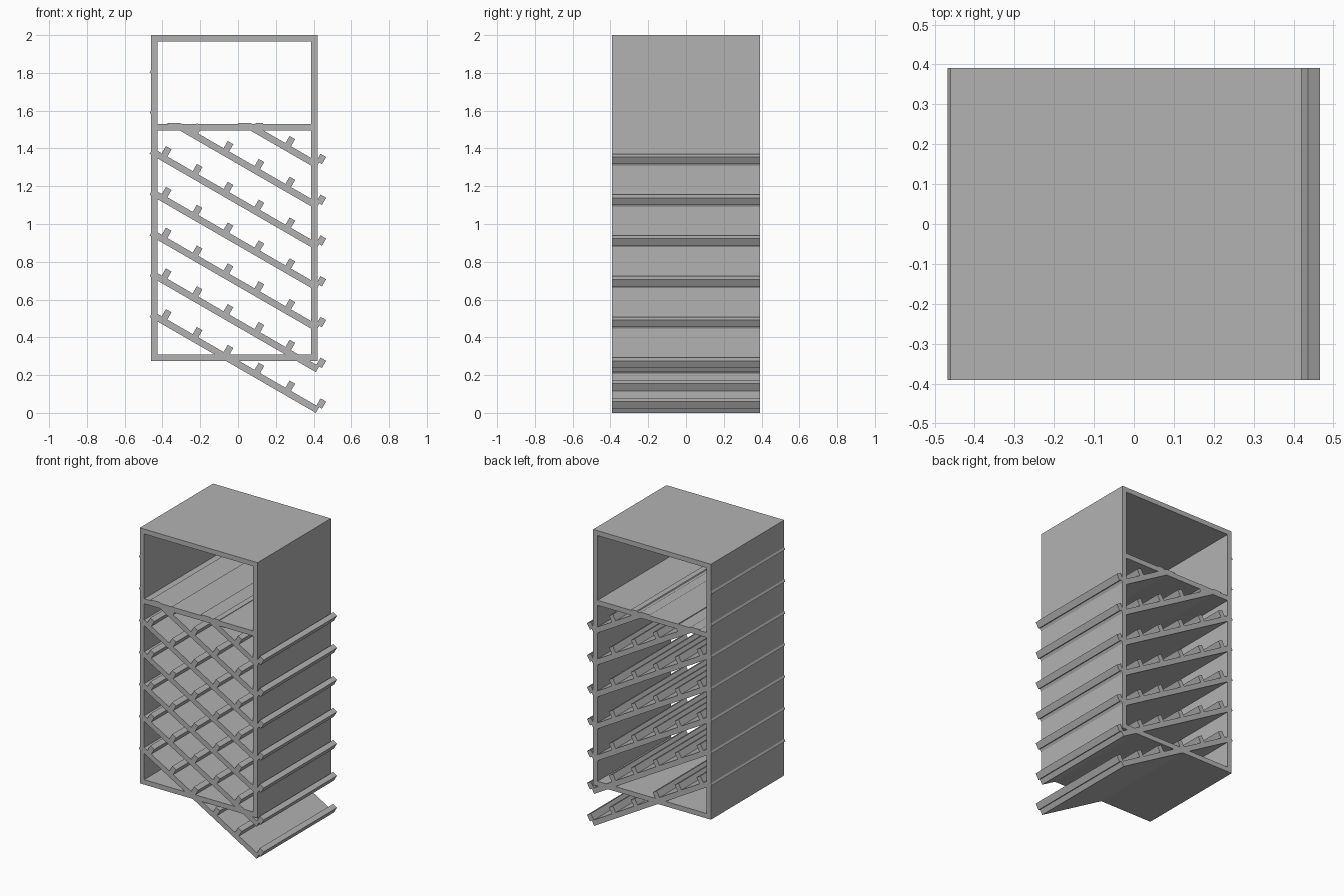
import bpy, bmesh
from math import radians
from mathutils import Vector, Matrix

cube = bpy.data.objects.get("Cube")
if cube:
    bpy.data.objects.remove(cube)

DEPTH = 0.782
LEFT, RIGHT, BOTTOM, TOP = -0.46, 0.42, 0.275, 2.0
WALL = 0.033
SHELF_T, SHELF_LEN = 0.035, 1.016
PEG_W, PEG_H, PEG_STEP = 0.034, 0.044, 0.189
PITCH, CUT_Z = 0.2158, 1.536

grey = bpy.data.materials.new("matte grey")
grey.diffuse_color = (0.45, 0.45, 0.45, 1)
grey.use_nodes = True
grey.node_tree.nodes["Principled BSDF"].inputs["Base Color"].default_value = (0.45, 0.45, 0.45, 1)


def add_box(bm, x0, x1, z0, z1, matrix=Matrix()):
    """Full-depth box given by its extent in x and z."""
    size = Matrix.Diagonal((x1 - x0, DEPTH, z1 - z0, 1))
    place = Matrix.Translation(((x0 + x1) / 2, 0, (z0 + z1) / 2))
    bmesh.ops.create_cube(bm, size=1, matrix=matrix @ place @ size)


def finish(bm, name):
    bmesh.ops.recalc_face_normals(bm, faces=bm.faces)
    mesh = bpy.data.meshes.new(name)
    bm.to_mesh(mesh)
    bm.free()
    mesh.materials.append(grey)
    bpy.context.collection.objects.link(bpy.data.objects.new(name, mesh))


# Open-fronted cabinet: outer tube with a fixed divider
panels = {
    "left_wall": (LEFT, LEFT + WALL, BOTTOM, TOP),
    "right_wall": (RIGHT - WALL, RIGHT, BOTTOM, TOP),
    "top_panel": (LEFT + WALL, RIGHT - WALL, TOP - WALL, TOP),
    "bottom_panel": (LEFT + WALL, RIGHT - WALL, BOTTOM, BOTTOM + WALL),
    "divider": (LEFT + WALL, RIGHT - WALL, 1.496, 1.53),
}
for name, extent in panels.items():
    bm = bmesh.new()
    add_box(bm, *extent)
    finish(bm, name)

# Sloping shelves with cross pegs, trimmed above the divider
for i in range(7):
    slope = Matrix.Translation((0.412, 0, i * PITCH)) @ Matrix.Rotation(radians(30), 4, 'Y')
    bm = bmesh.new()
    add_box(bm, -SHELF_LEN, 0, 0, SHELF_T, slope)
    for k in range(6):
        x = -k * PEG_STEP
        add_box(bm, x - PEG_W / 2, x + PEG_W / 2, SHELF_T, SHELF_T + PEG_H, slope)
    if i >= 5:
        cut = bmesh.ops.bisect_plane(bm, geom=bm.verts[:] + bm.edges[:] + bm.faces[:],
                                     plane_co=Vector((0, 0, CUT_Z)), plane_no=Vector((0, 0, 1)),
                                     clear_outer=True)
        edges = [e for e in cut["geom_cut"] if isinstance(e, bmesh.types.BMEdge)]
        bmesh.ops.holes_fill(bm, edges=edges)
        # Stub of the trimmed shelf left in the wall
        add_box(bm, -SHELF_LEN, -SHELF_LEN + 0.02, 0, SHELF_T, slope)
    finish(bm, f"sloping_shelf_{i + 1}")
